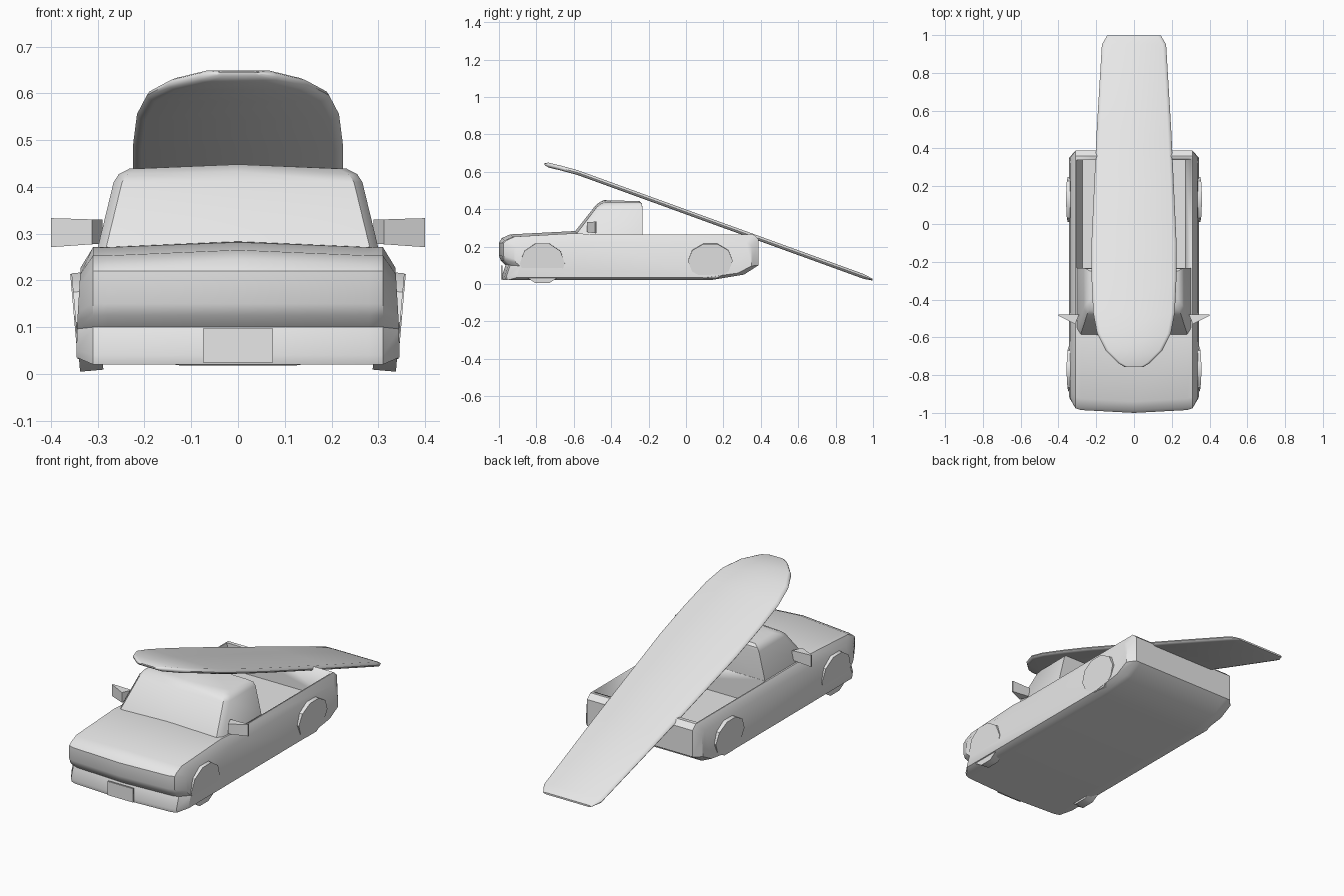
import bpy, bmesh, math
from mathutils import Matrix

cube = bpy.data.objects.get("Cube")
if cube:
    bpy.data.objects.remove(cube, do_unlink=True)

GREY = (0.8, 0.8, 0.8, 1.0)
mat = bpy.data.materials.new("plain grey")
mat.use_nodes = True
mat.diffuse_color = GREY
mat.node_tree.nodes["Principled BSDF"].inputs["Base Color"].default_value = GREY


def finish(name, bm, angle=35):
    bmesh.ops.recalc_face_normals(bm, faces=bm.faces)
    mesh = bpy.data.meshes.new(name)
    bm.to_mesh(mesh)
    bm.free()
    mesh.materials.append(mat)
    obj = bpy.data.objects.new(name, mesh)
    bpy.context.collection.objects.link(obj)
    bpy.ops.object.select_all(action='DESELECT')
    bpy.context.view_layer.objects.active = obj
    obj.select_set(True)
    bpy.ops.object.shade_smooth_by_angle(angle=math.radians(angle))
    return obj


def loft(name, rings, angle=35):
    """Skin a list of closed rings and cap both ends."""
    bm = bmesh.new()
    loops = [[bm.verts.new(p) for p in ring] for ring in rings]
    n = len(loops[0])
    for a, b in zip(loops, loops[1:]):
        for i in range(n):
            j = (i + 1) % n
            bm.faces.new((a[i], a[j], b[j], b[i]))
    caps = [bm.faces.new(loops[0]), bm.faces.new(loops[-1])]
    bmesh.ops.triangulate(bm, faces=caps)
    return finish(name, bm, angle)


def remap(v, lo, hi, new_lo, new_hi):
    return new_lo + (v - lo) / (hi - lo) * (new_hi - new_lo)


# Truck body: side profile carried across the width, shrinking at the flanks
profile = [(-0.98, 0.02), (-0.985, 0.04), (-0.965, 0.1), (-0.99, 0.125),
           (-1, 0.15), (-1, 0.22), (-0.985, 0.245), (-0.94, 0.265),
           (-0.59, 0.283), (-0.5, 0.265), (0.36, 0.265), (0.388, 0.24),
           (0.388, 0.1), (0.31, 0.05), (0.13, 0.02)]


def body_ring(x):
    w, ring = abs(x), []
    for y, z in profile:
        if w > 0.2:
            if y < -0.55 and z > 0.24:
                z -= 0.012                      # crowned bonnet
            if y < -0.9:
                y += 0.015 if w < 0.3 else 0.025
        px = x
        if w > 0.32:                            # rounded outer flank
            y = remap(y, -0.975, 0.388, -0.92, 0.35)
            z = remap(z, 0.02, 0.265, 0.035, 0.222)
            px = math.copysign(w - 0.06 * max(0, z - 0.09), x)
        ring.append((px, y, z))
    return ring


body = loft("truck_body", [body_ring(x) for x in (-0.345, -0.31, -0.28, 0, 0.28, 0.31, 0.345)])

# Open load bed cut with a tapered block
bed = loft("bed_cutter", [[(sx * w, y, z) for sx, y in
                           ((-1, -0.232), (1, -0.232), (1, 0.34), (-1, 0.34))]
                          for w, z in ((0.272, 0.13), (0.305, 0.268), (0.305, 0.4))])
cut = body.modifiers.new("load_bed", 'BOOLEAN')
cut.operation, cut.solver, cut.object = 'DIFFERENCE', 'EXACT', bed
bpy.context.view_layer.objects.active = body
bpy.ops.object.modifier_apply(modifier=cut.name)
bpy.data.objects.remove(bed, do_unlink=True)


# Cab: stacked outlines with chamfered front pillars
def cab_ring(z, front, back, w, crown):
    half = [(w, back, z), (w, front + 0.035, z), (w - 0.018, front + 0.004, z)]
    mirrored = [(-x, y, h) for x, y, h in reversed(half)]
    return half + [(0, front - 0.006, z + crown)] + mirrored + [(0, back, z + crown * 0.4)]


loft("cab", [cab_ring(0.24, -0.6, -0.233, 0.308, 0),
             cab_ring(0.27, -0.588, -0.233, 0.3, 0.01),
             cab_ring(0.41, -0.482, -0.233, 0.266, 0.004),
             cab_ring(0.427, -0.462, -0.236, 0.255, 0.006),
             cab_ring(0.439, -0.435, -0.25, 0.232, 0.009)])

# Wheels: thin ten-sided discs leaning inward at the bottom
for side, sx in (("left", 1), ("right", -1)):
    for end, y, z, rz, x in (("front", -0.768, 0.112, 0.111, 0.322),
                             ("rear", 0.13, 0.125, 0.096, 0.326)):
        bm = bmesh.new()
        bmesh.ops.create_cone(bm, cap_ends=True, segments=10,
                              radius1=0.12, radius2=0.12, depth=0.05)
        bm.transform(Matrix.Translation((sx * x, y, z))
                     @ Matrix.Rotation(sx * math.radians(5), 4, 'Y')
                     @ Matrix.Diagonal((1, 1, rz / 0.12, 1))
                     @ Matrix.Rotation(math.pi / 2, 4, 'Y'))
        finish(f"{end}_wheel_{side}", bm)

    # Wing mirror: wedge narrowing toward its outer edge
    wedge = ((0.29, -0.478), (0.312, -0.53), (0.4, -0.486), (0.4, -0.48))
    loft(f"wing_mirror_{side}",
         [[(sx * px, py, zz + lift * (px - 0.3)) for px, py in wedge]
          for zz, lift in ((0.278, -0.07), (0.33, 0.03))])

# Number plate, blank
bm = bmesh.new()
bmesh.ops.create_cube(bm, size=1, matrix=Matrix.Translation((0, -0.985, 0.061))
                      @ Matrix.Diagonal((0.15, 0.009, 0.073, 1)))
finish("front_plate", bm)

# Surfboard: thin rounded section lofted along its sloping length
outline = [(-0.757, 0.05), (-0.735, 0.085), (-0.67, 0.15), (-0.58, 0.195),
           (-0.47, 0.216), (-0.3, 0.224), (-0.1, 0.225), (0.2, 0.211),
           (0.5, 0.197), (0.95, 0.17), (0.998, 0.142)]


def board_ring(y, w):
    mid = 0.385 - 0.363 * y
    if y < -0.6:
        mid -= 0.12 * (-0.6 - y)
    tip = 0.35 if y < -0.75 or y > 0.99 else 1
    half = [(w - 0.018, 0.013), (w - 0.005, 0.008), (w, 0), (w - 0.005, -0.008), (w - 0.018, -0.013)]
    pts = half + [(-x, h) for x, h in reversed(half)]
    return [(x, y, mid + h * tip) for x, h in pts]


loft("surfboard", [board_ring(y, w) for y, w in outline], 50)
